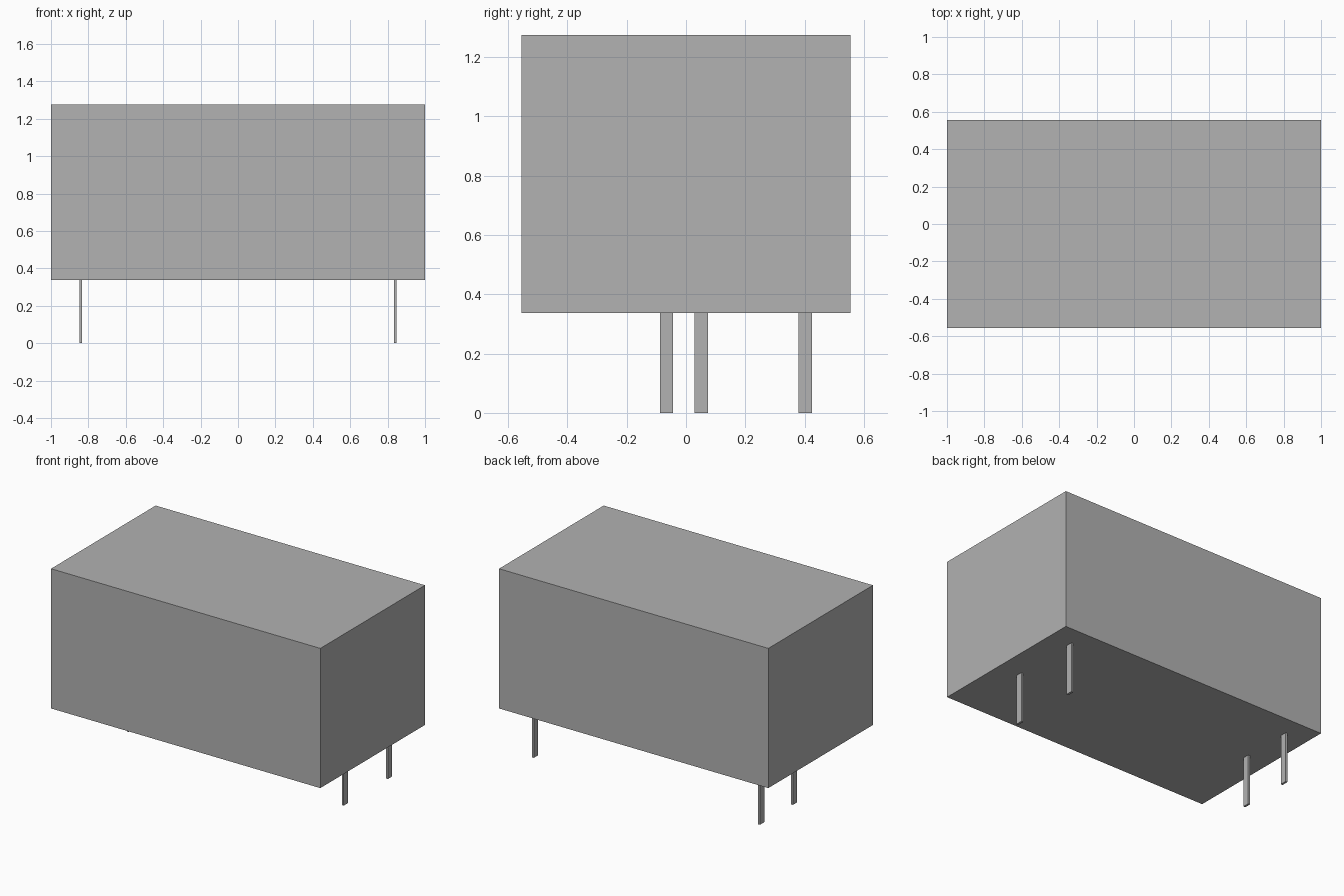
import bpy

# Remove the default object
default = bpy.data.objects.get("Cube")
if default:
    bpy.data.objects.remove(default, do_unlink=True)

# Single flat grey
grey = bpy.data.materials.new("grey")
grey.use_nodes = True
colour = (0.445, 0.445, 0.445, 1)
grey.diffuse_color = colour
grey.node_tree.nodes["Principled BSDF"].inputs["Base Color"].default_value = colour


def box(name, x, y, bottom, top, width, depth):
    """Axis-aligned box centred on x, y between two heights."""
    bpy.ops.mesh.primitive_cube_add(size=1, location=(x, y, (bottom + top) / 2))
    obj = bpy.context.object
    obj.name = name
    obj.scale = (width, depth, top - bottom)
    bpy.ops.object.transform_apply(location=False, rotation=False, scale=True)
    obj.data.materials.append(grey)
    return obj


# Housing
base, top = 0.337, 1.275
box("housing", 0, 0, base, top, 2.0, 1.11)

# Flat pins under each end
pins = {
    "left_front_pin": (0.84, -0.066),
    "left_back_pin": (0.84, 0.402),
    "right_front_pin": (-0.84, 0.052),
    "right_back_pin": (-0.84, 0.402),
}
for name, (x, y) in pins.items():
    box(name, x, y, 0, base, 0.014, 0.045)
